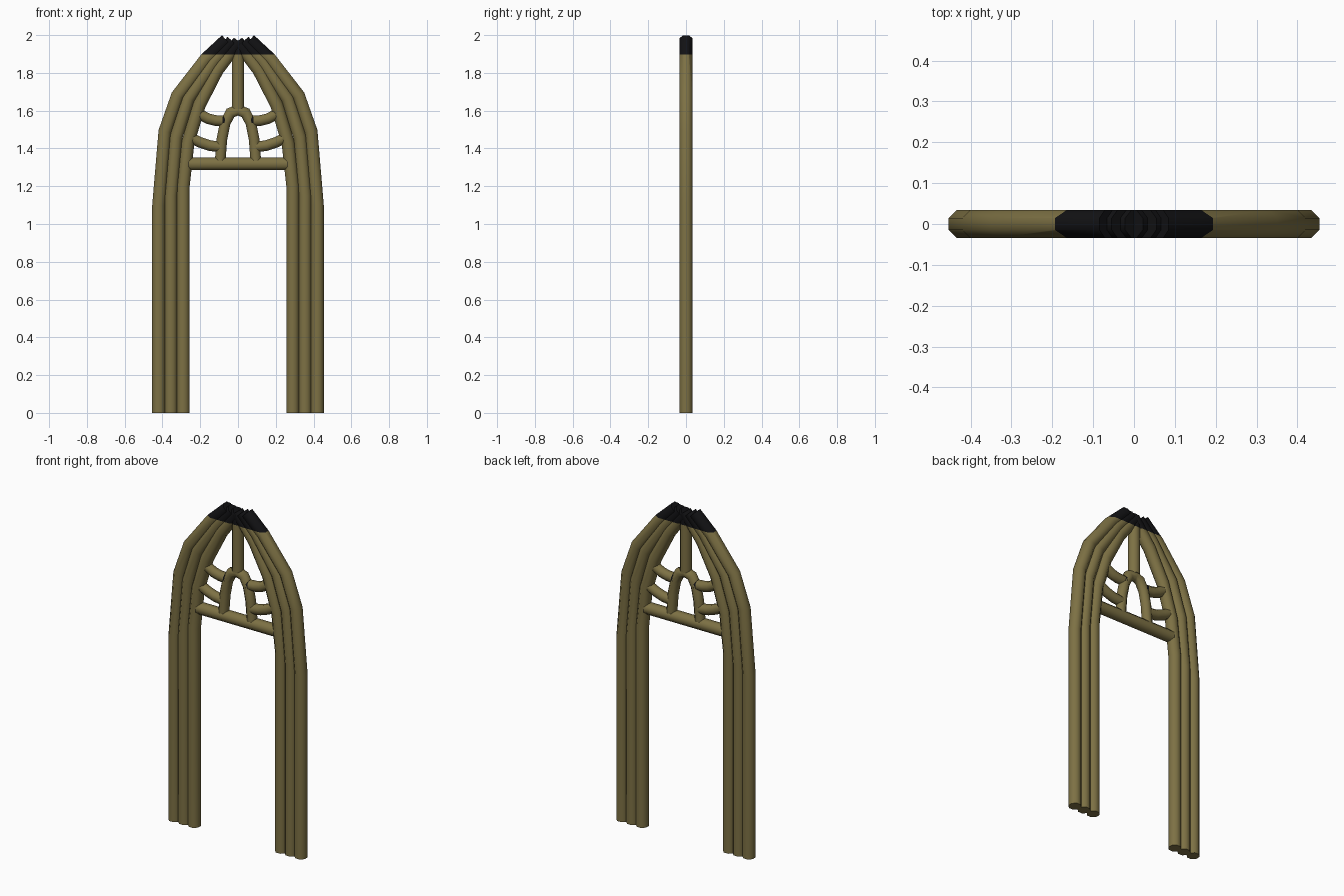
import bpy, bmesh, math
from mathutils import Vector

if "Cube" in bpy.data.objects:
    bpy.data.objects.remove(bpy.data.objects["Cube"])


def material(name, rgb):
    m = bpy.data.materials.new(name)
    m.diffuse_color = (*rgb, 1)
    m.use_nodes = True
    m.node_tree.nodes["Principled BSDF"].inputs["Base Color"].default_value = m.diffuse_color
    return m


CANE = material("olive cane", (0.205, 0.165, 0.058))
BLACK = material("black binding", (0.006, 0.006, 0.007))
BIND_Z = 1.898   # everything above this height is black


def tube(name, path, apothem=0.034, sides=8, black_ends=0.0):
    """Octagonal mitred tube along a path in the xz plane."""
    pts = [Vector((x, 0, z)) for x, z in path]
    if black_ends:   # extra rings so that the ends can be coloured
        a = pts[0] + (pts[1] - pts[0]).normalized() * black_ends
        b = pts[-1] + (pts[-2] - pts[-1]).normalized() * black_ends
        pts = [pts[0], a] + pts[1:-1] + [b, pts[-1]]
    r = apothem / math.cos(math.pi / sides)
    bm = bmesh.new()
    rings = []
    for i, p in enumerate(pts):
        d0 = (p - pts[i - 1]).normalized() if i else None
        d1 = (pts[i + 1] - p).normalized() if i < len(pts) - 1 else None
        d0, d1 = d0 or d1, d1 or d0
        t = (d0 + d1).normalized()
        n = Vector((t.z, 0, -t.x)) / max(t.dot(d1), 0.5)
        ring = []
        for k in range(sides):
            a = 2 * math.pi * (k + 0.5) / sides
            ring.append(bm.verts.new(p + n * (r * math.cos(a)) + Vector((0, r * math.sin(a), 0))))
        rings.append(ring)
    for i in range(len(rings) - 1):
        for k in range(sides):
            j = (k + 1) % sides
            f = bm.faces.new((rings[i][k], rings[i][j], rings[i + 1][j], rings[i + 1][k]))
            if black_ends and i in (0, len(rings) - 2):
                f.material_index = 1
    for ring in (rings[0], rings[-1]):
        f = bm.faces.new(ring)
        f.material_index = 1 if black_ends else 0
    # straight cut where the black binding begins
    bmesh.ops.bisect_plane(bm, geom=bm.verts[:] + bm.edges[:] + bm.faces[:],
                           plane_co=(0, 0, BIND_Z), plane_no=(0, 0, 1))
    for f in bm.faces:
        if f.calc_center_median().z > BIND_Z:
            f.material_index = 1
    bmesh.ops.recalc_face_normals(bm, faces=bm.faces[:])
    me = bpy.data.meshes.new(name)
    bm.to_mesh(me)
    bm.free()
    me.materials.append(CANE)
    me.materials.append(BLACK)
    ob = bpy.data.objects.new(name, me)
    bpy.context.collection.objects.link(ob)
    bpy.ops.object.select_all(action='DESELECT')
    ob.select_set(True)
    bpy.context.view_layer.objects.active = ob
    bpy.ops.object.shade_smooth_by_angle(angle=math.radians(50))
    return ob


# Three bent canes per side, meeting at the apex
canes = {
    "outer": [(0.42, 0), (0.42, 1.1), (0.387, 1.49), (0.32, 1.68), (0.168, 1.876), (0.062, 1.974)],
    "middle": [(0.355, 0), (0.355, 1.15), (0.328, 1.46), (0.262, 1.665), (0.125, 1.865), (0.03, 1.968)],
    "inner": [(0.29, 0), (0.29, 1.2), (0.265, 1.43), (0.205, 1.63), (0.11, 1.815), (-0.005, 1.966)],
}
for side, s in (("left", -1), ("right", 1)):
    for part, path in canes.items():
        tube(f"{side}_{part}_cane", [(s * x, z) for x, z in path])
    # Short curved braces between the small arch and the frame
    tube(f"{side}_lower_brace", [(s * x, z) for x, z in
         [(0.095, 1.408), (0.15, 1.415), (0.20, 1.432), (0.26, 1.462)]], 0.028)
    tube(f"{side}_upper_brace", [(s * x, z) for x, z in
         [(0.07, 1.545), (0.12, 1.548), (0.16, 1.558), (0.21, 1.585)]], 0.028, black_ends=0.012)

# Crossbar, centre post and small inner arch
tube("crossbar", [(-0.275, 1.318), (0.275, 1.318)], 0.033, black_ends=0.015)
tube("centre_post", [(0, 1.61), (0, 1.93)], 0.032)
half = [(0.097, 1.302), (0.085, 1.45), (0.068, 1.535), (0.04, 1.588)]
tube("small_arch", [(-x, z) for x, z in half] + [(0, 1.604)] + half[::-1], 0.028, black_ends=0.02)
